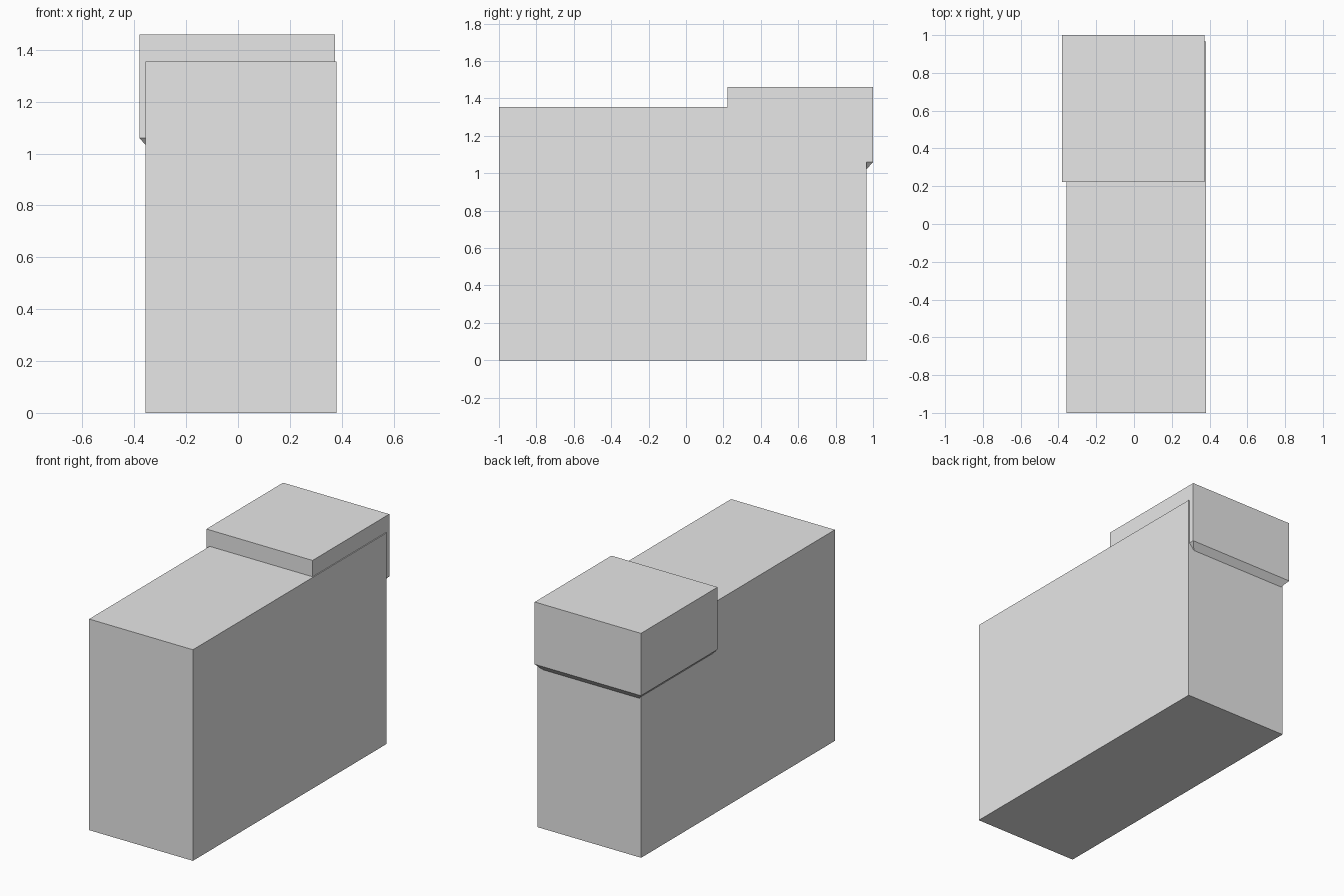
import bpy
import bmesh

default = bpy.data.objects.get("Cube")
if default:
    bpy.data.objects.remove(default, do_unlink=True)

# One plain grey for the whole model
grey = bpy.data.materials.new("plain_grey")
grey.use_nodes = True
color = (0.8, 0.8, 0.8, 1.0)
grey.diffuse_color = color
grey.node_tree.nodes["Principled BSDF"].inputs["Base Color"].default_value = color


def block(name, x, y, z, taper=0.0, drop=0.0):
    """Box spanning the given ranges, with an optional tapered underside."""
    bm = bmesh.new()
    bmesh.ops.create_cube(bm, size=1.0)
    for v in bm.verts:
        for axis, span in enumerate((x, y, z)):
            v.co[axis] = span[0] if v.co[axis] < 0 else span[1]
    if taper:
        bottom = min(bm.faces, key=lambda f: f.calc_center_median().z)
        bmesh.ops.inset_region(bm, faces=[bottom], thickness=taper)
        for v in bottom.verts:
            v.co.z -= drop
    bmesh.ops.recalc_face_normals(bm, faces=bm.faces[:])
    mesh = bpy.data.meshes.new(name)
    bm.to_mesh(mesh)
    bm.free()
    mesh.materials.append(grey)
    obj = bpy.data.objects.new(name, mesh)
    bpy.context.collection.objects.link(obj)
    return obj


# Tall main body
block("main_body", (-0.357, 0.38), (-1.0, 0.965), (0.0, 1.355))

# Raised rear block, overhanging the back and one side, tapering in below
block("rear_block", (-0.38, 0.374), (0.222, 1.0), (1.06, 1.46), taper=0.1, drop=0.08)
